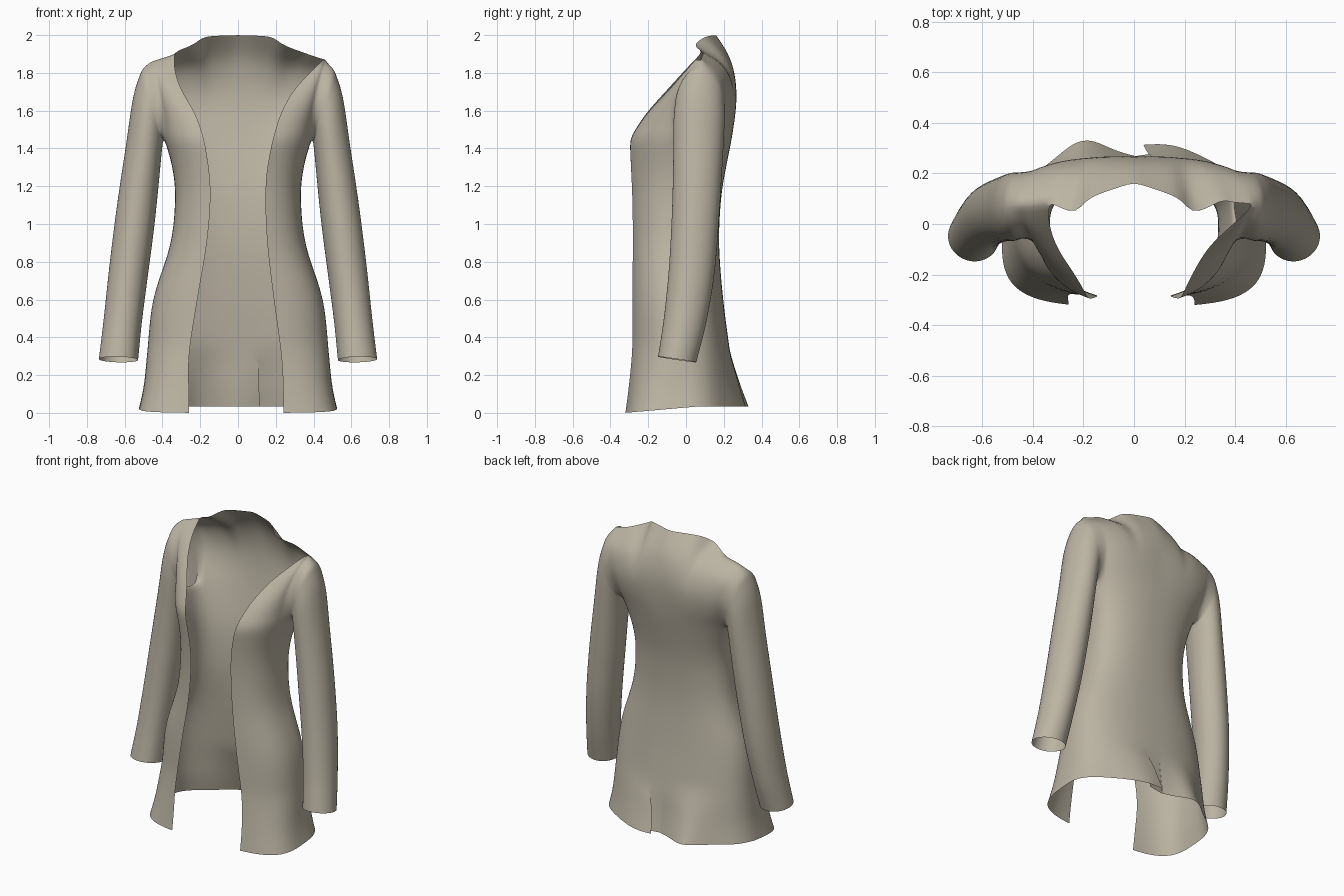
import bpy, bmesh, math
from mathutils import Vector

if "Cube" in bpy.data.objects:
    bpy.data.objects.remove(bpy.data.objects["Cube"], do_unlink=True)

# The back has twice the front's columns, so the shoulder seam welds
N_FRONT, N_SIDE, N_BACK, N_UP, N_LOW = 7, 5, 14, 10, 20
CHEST = 1.45


def curve(keys, t):
    """Smooth curve through (parameter, Vector) keys."""
    i = 0
    while i < len(keys) - 2 and t > keys[i + 1][0]:
        i += 1

    def slope(j):
        a, b = max(j - 1, 0), min(j + 1, len(keys) - 1)
        return (keys[b][1] - keys[a][1]) / (keys[b][0] - keys[a][0])

    (t0, p0), (t1, p1) = keys[i], keys[i + 1]
    h = t1 - t0
    f = (t - t0) / h
    g = 1 - f
    return (p0 * (1 + 2 * f) * g * g + slope(i) * h * f * g * g
            + p1 * f * f * (3 - 2 * f) - slope(i + 1) * h * f * f * g)


def evenly(points):
    return [(i / (len(points) - 1), Vector(p)) for i, p in enumerate(points)]


# Torso by height: half width, front y, side y, back y, right and left opening
TORSO = [(z, Vector(v)) for z, *v in (
    (0, .525, -.325, -.02, .265, .26, .24),
    (.12, .5, -.312, -.02, .25, .26, .24),
    (.3, .483, -.3, -.02, .235, .26, .23),
    (.6, .45, -.296, -.02, .197, .215, .19),
    (.9, .357, -.294, -.01, .175, .165, .155),
    (1.15, .333, -.298, 0, .187, .145, .145),
    (1.3, .348, -.307, .02, .212, .155, .155),
    (CHEST, .39, -.318, .05, .242, .18, .185))]

# Yoke guide lines from chest to shoulder (first point comes from the torso)
EDGE = {-1: [(.225, -.215, 1.58), (.3, -.1, 1.71), (.335, 0, 1.82), (.335, .088, 1.912)],
        1: [(.225, -.21, 1.58), (.29, -.1, 1.7), (.37, -.02, 1.79), (.45, .05, 1.87)]}
ARM_FRONT = [(.392, -.07, 1.56), (.41, -.052, 1.67), (.44, 0, 1.79), (.465, .08, 1.868)]
ARM_BACK = [(.388, .188, 1.56), (.405, .21, 1.67), (.44, .18, 1.79), (.465, .08, 1.868)]
SPINE = [(0, .262, 1.6), (0, .265, 1.74), (0, .235, 1.88), (0, .165, 2)]
NECKLINE = [(u, Vector(p)) for u, *p in (
    (0, .465, .08, 1.868), (.25, .4, .085, 1.889), (.5, .335, .088, 1.912),
    (.643, .23, .04, 1.952), (.714, .19, .095, 1.988), (1, 0, .165, 2))]

# Sleeve rings: outer x, outer z, inner x, inner z, centre y, half depth
SLEEVE = evenly([
    (.507, 1.828, .397, 1.435, .073, .132), (.555, 1.68, .405, 1.36, .068, .136),
    (.594, 1.42, .42, 1.2, .062, .131), (.642, 1.1, .443, .98, .05, .126),
    (.682, .78, .477, .72, .03, .122), (.712, .5, .508, .48, -.005, .113),
    (.738, .285, .528, .28, -.047, .102)])


def torso_half(side, z):
    """Half a cross-section, from the front opening round to the spine."""
    w, yf, ys, yb, right, left = curve(TORSO, z)
    hem = max(0, 1 - z / .35)
    pf, pb = 2.6 + 1.2 * hem, 2.4
    start = math.asin(((left if side > 0 else right) / w) ** (pf / 2))
    arm_f, arm_b = math.radians(77), math.radians(66)
    angles = [(start + (arm_f - start) * i / N_FRONT) for i in range(N_FRONT + 1)]
    angles += [arm_f + (math.pi - arm_b - arm_f) * i / N_SIDE for i in range(1, N_SIDE + 1)]
    angles += [math.pi - arm_b * (1 - i / N_BACK) for i in range(1, N_BACK + 1)]
    out = []
    for a in angles:
        back = a > math.pi / 2
        p = pb if back else pf
        x = side * w * abs(math.sin(a)) ** (2 / p)
        y = ys + ((yb if back else yf) - ys) * abs(math.cos(a)) ** (2 / p)
        if back:    # flared folds either side of the spine
            depth = .045 if side > 0 else .08
            y += hem * depth * math.exp(-((abs(x) - .2) / .12) ** 2)
        rise = .035 * hem * min(1, (y - yf) / .4)
        out.append(Vector((x, y, z + rise)))
    return out


def yoke_half(side, k, base):
    """Half a row above the chest; the armhole columns stay empty."""
    def guide(first, rest):
        pts = [first] + [Vector((side * x, y, z)) for x, y, z in rest]
        return lambda t: curve(evenly(pts), t)

    def seam(u):
        x, y, z = curve(NECKLINE, u)
        return Vector((side * x, y, z))

    arm_f, arm_b = base[N_FRONT], base[N_FRONT + N_SIDE]
    e, af = guide(base[0], EDGE[side]), guide(arm_f, ARM_FRONT)
    ab, sp = guide(arm_b, ARM_BACK), guide(base[-1], SPINE)
    out = []
    for i in range(N_FRONT + 1):
        u = i / N_FRONT
        bulge = base[i] - base[0].lerp(arm_f, u)
        p = e(k).lerp(af(k), u) + bulge * (1 - k)
        if side < 0:    # the right front meets the back along the shoulder
            p += (seam((1 - u) / 2) - e(1).lerp(af(1), u)) * k ** 4
        out.append(p)
    out += [None] * (N_SIDE - 1)
    for i in range(N_BACK + 1):
        u = i / N_BACK
        bulge = base[N_FRONT + N_SIDE + i] - arm_b.lerp(base[-1], u)
        neck = seam(u) - ab(1).lerp(sp(1), u)
        out.append(ab(k).lerp(sp(k), u) + bulge * (1 - k * k) + neck * k ** 4)
    return out


def quad(bm, pts):
    if None not in pts:
        bm.faces.new([bm.verts.new(p) for p in pts])


def add_body(bm, halves):
    slit_col = N_FRONT + N_SIDE + N_BACK - 2
    for side in (-1, 1):
        rows = halves[side]
        for r in range(len(rows) - 1):
            for c in range(len(rows[0]) - 1):
                ring = [(r, c), (r, c + 1), (r + 1, c + 1), (r + 1, c)]
                pts = []
                for i, j in ring:
                    p = rows[i][j]
                    # outer flap of the back vent overlaps the inner one
                    if p and side > 0 and c < slit_col and j > slit_col - 5:
                        f = max(0, 1 - p.z / .29) ** .6
                        f *= (j - slit_col + 5) / 5
                        p = p + Vector((-.085, .026, 0)) * f
                    pts.append(p)
                quad(bm, pts[::side])


def add_sleeve(bm, side, rows):
    back_col = N_FRONT + N_SIDE
    loop = list(rows[N_LOW][N_FRONT:back_col + 1])
    loop += [row[back_col] for row in rows[N_LOW + 1:]]
    loop += [row[N_FRONT] for row in rows[-2:N_LOW:-1]]
    angles = [math.atan2((p.z - 1.66) / .21, (p.y - .07) / .135) for p in loop]
    rings, steps = [loop], 24
    for s in range(steps + 1):
        ox, oz, ix, iz, cy, ry = curve(SLEEVE, s / steps)
        ring = []
        for a in angles:
            f = (math.sin(a) + 1) / 2
            x, z = ix + (ox - ix) * f, iz + (oz - iz) * f
            z -= .015 * math.cos(a) * s / steps
            ring.append(Vector((side * x, cy + ry * math.cos(a), z)))
        rings.append(ring)
    for a, b in zip(rings, rings[1:]):
        for i in range(len(loop)):
            j = (i + 1) % len(loop)
            quad(bm, [a[i], a[j], b[j], b[i]])


# Assemble the garment as one continuous cloth sheet
bm = bmesh.new()
halves = {}
for side in (-1, 1):
    rows = [torso_half(side, CHEST * i / N_LOW) for i in range(N_LOW + 1)]
    base = rows[-1]
    rows += [yoke_half(side, i / N_UP, base) for i in range(1, N_UP + 1)]
    halves[side] = rows
    add_sleeve(bm, side, rows)
add_body(bm, halves)
bmesh.ops.remove_doubles(bm, verts=bm.verts, dist=.0005)
bmesh.ops.recalc_face_normals(bm, faces=bm.faces)
spine_face = min(bm.faces, key=lambda f: (f.calc_center_median() - Vector((0, .2, 1.2))).length)
if spine_face.normal.y < 0:
    bmesh.ops.reverse_faces(bm, faces=bm.faces)
mesh = bpy.data.meshes.new("coat")
bm.to_mesh(mesh)
bm.free()
coat = bpy.data.objects.new("coat", mesh)
bpy.context.collection.objects.link(coat)

# Cloth colour
colour = (.5, .46, .37, 1)
cloth = bpy.data.materials.new("beige cloth")
cloth.use_nodes = True
cloth.diffuse_color = colour
bsdf = cloth.node_tree.nodes["Principled BSDF"]
bsdf.inputs["Base Color"].default_value = colour
bsdf.inputs["Roughness"].default_value = .9
mesh.materials.append(cloth)

# Soft smooth finish
mesh.polygons.foreach_set("use_smooth", [True] * len(mesh.polygons))
smooth = coat.modifiers.new("soft", "SUBSURF")
smooth.levels = smooth.render_levels = 1
smooth.boundary_smooth = "PRESERVE_CORNERS"
